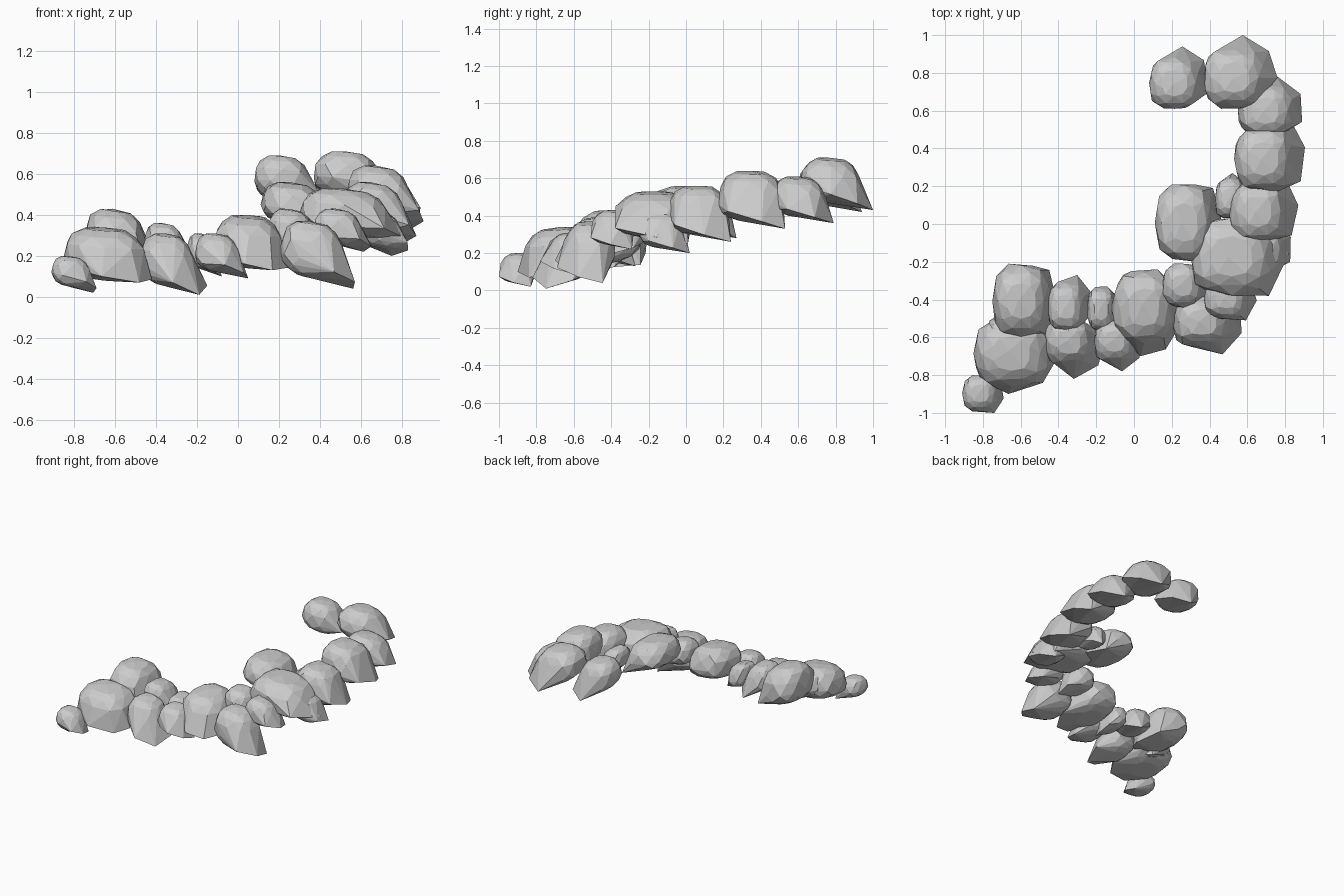
import bpy, bmesh, random
from math import cos, sin, pi, radians
from mathutils import Vector

if "Cube" in bpy.data.objects:
    bpy.data.objects.remove(bpy.data.objects["Cube"])

random.seed(7)


def power(v, e):
    return abs(v) ** e * (1 if v >= 0 else -1)


def rock(name, x, y, z, tip, flare=1.1, lows=(-0.4, -0.75, -1)):
    """Faceted boulder filling the given x, y, z ranges: rounded crown, sloping
    underside and a low pointed skirt facing the tip angle (degrees)."""
    a = radians(tip)
    t = Vector((cos(a), sin(a), 0))
    pts = [Vector((0, 0, 1)) - 0.2 * t]
    # rounded crown and flattened, tilted underside
    for i in range(1, 8):
        lat = -pi / 2 + pi * i / 8
        for j in range(10):
            lon = 2 * pi * (j + 0.5 * (i % 2)) / 10
            r = power(cos(lat), 0.75)
            p = Vector((power(cos(lon), 0.75) * r, power(sin(lon), 0.75) * r, 0)) * 0.86
            p *= random.uniform(0.94, 1.03)
            s = power(sin(lat), 0.9)
            p.z = s if s > 0 else 0.6 * s - 0.1
            p.z -= (0.16 if s > 0 else 0.25) * p.dot(t)
            pts.append(p - 0.12 * t)
    # low skirt corners
    for off, rad, low in zip((-48, 0, 45), (flare, flare * 0.98, flare), lows):
        b = a + radians(off + random.uniform(-6, 6))
        pts.append(Vector((cos(b) * rad, sin(b) * rad, low)))
    # fit to the measured ranges
    for k, (lo, hi) in enumerate((x, y, z)):
        mn, mx = min(p[k] for p in pts), max(p[k] for p in pts)
        for p in pts:
            p[k] = lo + (p[k] - mn) / (mx - mn) * (hi - lo)
    bm = bmesh.new()
    for p in pts:
        bm.verts.new(p)
    bmesh.ops.convex_hull(bm, input=bm.verts)
    loose = [v for v in bm.verts if not v.link_faces]
    bmesh.ops.delete(bm, geom=loose, context='VERTS')
    bmesh.ops.dissolve_limit(bm, angle_limit=radians(6), verts=bm.verts, edges=bm.edges)
    bmesh.ops.recalc_face_normals(bm, faces=bm.faces)
    me = bpy.data.meshes.new(name)
    bm.to_mesh(me)
    bm.free()
    bpy.context.collection.objects.link(bpy.data.objects.new(name, me))


spread = (-0.75, -1, -0.75)   # skirt lowest in the middle
blunt = (-0.6, -0.8, -0.7)    # flatter underside

# upper hook of the arc
rock("rock_hook_end", (0.08, 0.40), (0.61, 0.94), (0.42, 0.69), 35)
rock("rock_hook_top", (0.37, 0.76), (0.61, 1.00), (0.43, 0.71), 38)
rock("rock_hook_bend", (0.55, 0.89), (0.46, 0.79), (0.36, 0.61), 30)

# right side of the arc
rock("rock_right_upper", (0.53, 0.905), (0.17, 0.53), (0.33, 0.64), 10)
rock("rock_right_middle", (0.50, 0.87), (-0.10, 0.24), (0.26, 0.56), 10)
rock("rock_right_pebble", (0.43, 0.60), (0.03, 0.27), (0.28, 0.47), 40, 0.95)
rock("rock_inner", (0.11, 0.47), (-0.20, 0.21), (0.31, 0.56), 0, 1.05)
rock("rock_right_large", (0.30, 0.82), (-0.38, 0.03), (0.25, 0.53), 0, 1.05)
rock("rock_right_low", (0.58, 0.83), (-0.25, 0.02), (0.20, 0.42), 20)

# lower bend
rock("rock_bend_small", (0.37, 0.65), (-0.51, -0.28), (0.22, 0.43), 0)
rock("rock_bend_large", (0.20, 0.57), (-0.69, -0.38), (0.04, 0.37), -20, 1.1, (-0.5, -0.8, -1))
rock("rock_bend_cap", (0.15, 0.39), (-0.46, -0.21), (0.20, 0.43), -20, 1.0, spread)
rock("rock_middle_large", (-0.12, 0.26), (-0.70, -0.24), (0.13, 0.40), -55, 1.0, blunt)
rock("rock_middle_pebble", (-0.25, -0.08), (-0.57, -0.33), (0.10, 0.31), -10, 0.95, spread)
rock("rock_middle_front", (-0.21, 0.05), (-0.78, -0.51), (0.09, 0.31), -35, 1.1)

# left pile
rock("rock_left_front", (-0.48, -0.15), (-0.82, -0.50), (0.01, 0.31), -40, 1.2, (-0.6, -1, -0.7))
rock("rock_left_small", (-0.46, -0.22), (-0.57, -0.27), (0.13, 0.36), 30)
rock("rock_left_back", (-0.75, -0.40), (-0.60, -0.21), (0.12, 0.43), -5, 1.0, blunt)
rock("rock_left_large", (-0.85, -0.42), (-0.90, -0.50), (0.07, 0.34), -50, 0.9, blunt)
rock("rock_left_edge", (-0.78, -0.55), (-0.70, -0.48), (0.11, 0.32), 10, 0.9)
rock("rock_left_end", (-0.91, -0.69), (-1.00, -0.80), (0.02, 0.20), -10, 1.05)
